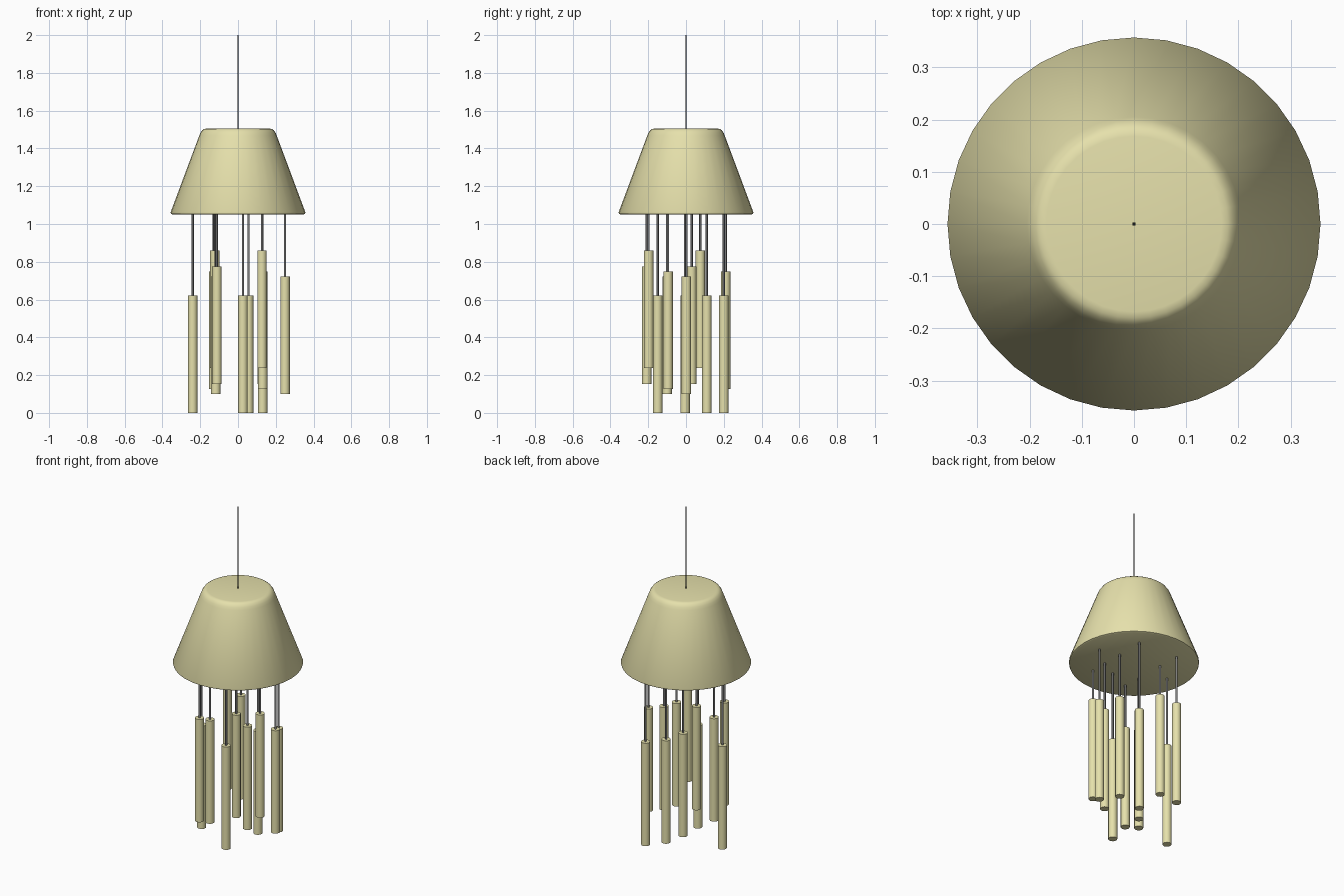
import bpy, math

if "Cube" in bpy.data.objects:
    bpy.data.objects.remove(bpy.data.objects["Cube"])

def material(name, rgb):
    m = bpy.data.materials.new(name)
    m.diffuse_color = (*rgb, 1)
    m.use_nodes = True
    m.node_tree.nodes["Principled BSDF"].inputs["Base Color"].default_value = m.diffuse_color
    return m

cream = material("cream", (0.79, 0.75, 0.41))
grey = material("mid_grey", (0.21, 0.21, 0.21))
black = material("black", (0.01, 0.01, 0.01))

def rod(name, x, y, z0, z1, radius, sides, mat):
    bpy.ops.mesh.primitive_cylinder_add(vertices=sides, radius=radius, depth=z1 - z0,
                                        location=(x, y, (z0 + z1) / 2))
    o = bpy.context.object
    o.name = name
    o.data.materials.append(mat)
    bpy.ops.object.shade_smooth_by_angle(angle=math.radians(50))
    return o

def lathe(name, profile, sides, mat):
    # Closed solid of revolution, profile runs from bottom to top
    verts = [(r * math.cos(2 * math.pi * i / sides), r * math.sin(2 * math.pi * i / sides), z)
             for r, z in profile for i in range(sides)]
    faces = [(k * sides + i, k * sides + (i + 1) % sides,
              (k + 1) * sides + (i + 1) % sides, (k + 1) * sides + i)
             for k in range(len(profile) - 1) for i in range(sides)]
    top = (len(profile) - 1) * sides
    faces += [tuple(reversed(range(sides))), tuple(range(top, top + sides))]
    mesh = bpy.data.meshes.new(name)
    mesh.from_pydata(verts, [], faces)
    mesh.materials.append(mat)
    o = bpy.data.objects.new(name, mesh)
    bpy.context.collection.objects.link(o)
    bpy.context.view_layer.objects.active = o
    o.select_set(True)
    bpy.ops.object.shade_smooth_by_angle(angle=math.radians(40))
    return o

# Conical canopy with rounded top edge and bevelled rim
SHADE_BOTTOM, SHADE_TOP = 1.05, 1.505
lathe("canopy", [(0.347, SHADE_BOTTOM), (0.355, 1.054), (0.357, 1.062), (0.205, 1.468),
                 (0.199, 1.483), (0.190, 1.496), (0.180, 1.503), (0.168, SHADE_TOP)], 36, cream)

# Hanging cord
rod("hanging_cord", 0, 0, SHADE_TOP - 0.01, 2.0, 0.0035, 8, black)

# Chime tubes (x, y, bottom height), each on its own string
LENGTH = 0.622
chimes = [(-0.24, -0.005, 0), (0.056, 0.11, 0), (0.13, 0.2, 0), (0.026, -0.15, 0),
          (-0.118, -0.1, 0.1), (0.249, 0.002, 0.1),
          (-0.128, 0.21, 0.127), (0.13, -0.095, 0.127),
          (-0.112, -0.208, 0.152), (0.127, 0.03, 0.152),
          (0.127, -0.198, 0.237), (-0.123, 0.076, 0.237)]
for n, (x, y, z) in enumerate(chimes, 1):
    rod(f"chime_tube_{n}", x, y, z, z + LENGTH, 0.025, 16, cream)
    rod(f"chime_string_{n}", x, y, z + LENGTH - 0.01, SHADE_BOTTOM + 0.01, 0.006, 8, grey)
